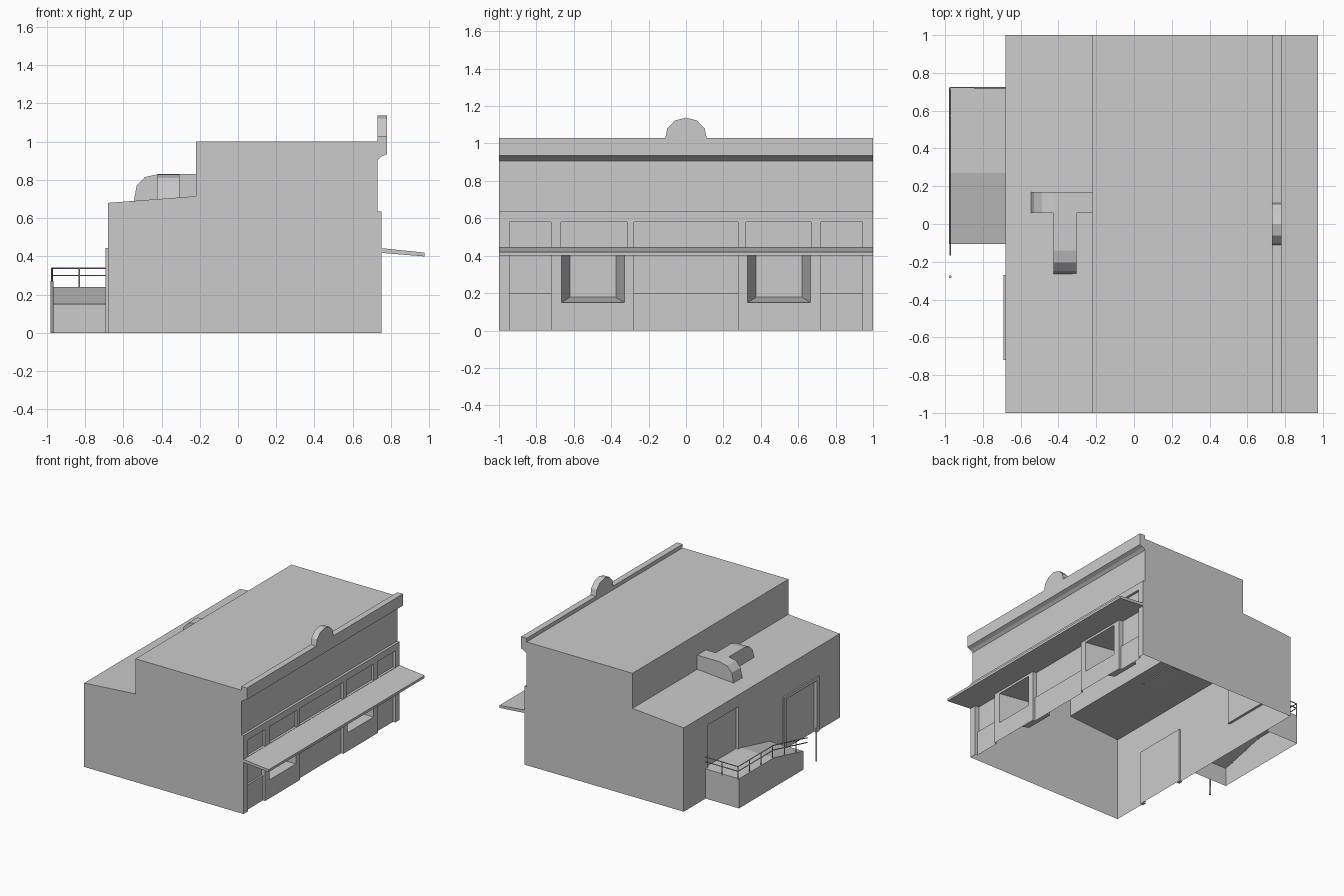
import bpy, bmesh
from mathutils import Vector

if "Cube" in bpy.data.objects:
    bpy.data.objects.remove(bpy.data.objects["Cube"])


def make(name, bm):
    bmesh.ops.recalc_face_normals(bm, faces=bm.faces)
    me = bpy.data.meshes.new(name)
    bm.to_mesh(me)
    bm.free()
    ob = bpy.data.objects.new(name, me)
    bpy.context.collection.objects.link(ob)
    return ob


def prism(name, pts, a, b, axis):
    """Extrude a profile: axis 'y' takes (x, z) points, axis 'x' takes (y, z) points."""
    bm = bmesh.new()
    put = (lambda p, t: (p[0], t, p[1])) if axis == 'y' else (lambda p, t: (t, p[0], p[1]))
    lo = [bm.verts.new(put(p, a)) for p in pts]
    hi = [bm.verts.new(put(p, b)) for p in pts]
    bm.faces.new(lo)
    bm.faces.new(hi[::-1])
    n = len(pts)
    for i in range(n):
        j = (i + 1) % n
        bm.faces.new((lo[i], lo[j], hi[j], hi[i]))
    return make(name, bm)


def box(name, x0, x1, y0, y1, z0, z1):
    return prism(name, [(x0, z0), (x1, z0), (x1, z1), (x0, z1)], y0, y1, 'y')


def strip_faces(ob, test):
    bm = bmesh.new()
    bm.from_mesh(ob.data)
    doomed = [f for f in bm.faces if test(f.calc_center_median(), f.normal)]
    bmesh.ops.delete(bm, geom=doomed, context='FACES')
    bm.to_mesh(ob.data)
    bm.free()


def is_floor(c, n):
    return abs(c.z) < 0.001 and abs(n.z) > 0.9


def carve(ob, cutters):
    for c in cutters:
        m = ob.modifiers.new("cut", 'BOOLEAN')
        m.operation, m.solver, m.object = 'DIFFERENCE', 'EXACT', c
        c.hide_render = True
    dg = bpy.context.evaluated_depsgraph_get()
    me = bpy.data.meshes.new_from_object(ob.evaluated_get(dg))
    ob.modifiers.clear()
    ob.data = me
    for c in cutters:
        bpy.data.objects.remove(c)


# Main building with stepped roof, parapet and cornice
building = prism("building", [
    (-0.68, 0), (0.75, 0), (0.75, 0.635), (0.73, 0.635), (0.73, 0.905), (0.75, 0.922),
    (0.78, 0.935), (0.78, 1.03), (0.73, 1.03), (0.73, 1.0), (-0.22, 1.0),
    (-0.22, 0.715), (-0.68, 0.68)], -1, 1, 'y')

cutters = []
# Shopfront panels below the canopy, glass set deeper than the base
for y0, y1 in [(-0.945, -0.722), (-0.278, 0.278), (0.722, 0.945)]:
    cutters.append(box("cut_panel", 0.73, 0.9, y0, y1, -0.1, 0.42))
    cutters.append(box("cut_glass", 0.715, 0.9, y0, y1, 0.2, 0.42))
# Upper row of windows
for y0, y1 in [(-0.945, -0.722), (-0.668, -0.315), (-0.278, 0.278), (0.322, 0.668), (0.722, 0.945)]:
    cutters.append(box("cut_upper", 0.73, 0.9, y0, y1, 0.445, 0.58))
# Deep tapered display windows
for s in (-1, 1):
    bm = bmesh.new()
    rings = []
    for x, a, b, z in [(0.50, 0.375, 0.62, 0.178), (0.75, 0.33, 0.665, 0.15), (0.85, 0.33, 0.665, 0.15)]:
        rings.append([bm.verts.new((x, s * y, h)) for y, h in ((a, z), (b, z), (b, 0.4), (a, 0.4))])
    bm.faces.new(rings[0])
    bm.faces.new(rings[-1])
    for r, q in zip(rings, rings[1:]):
        for i in range(4):
            bm.faces.new((r[i], r[i - 1], q[i - 1], q[i]))
    cutters.append(make("cut_display", bm))
# Rear doorways: one at ground level, one on the landing
cutters.append(box("cut_door", -0.9, -0.665, -0.69, -0.30, -0.1, 0.42))
cutters.append(box("cut_landing_door", -0.9, -0.66, 0.30, 0.69, 0.24, 0.585))
carve(building, cutters)
strip_faces(building, is_floor)

# Semicircular crest on the parapet
half = [(0.11, 1.03), (0.10, 1.08), (0.06, 1.122)]
prism("parapet_crest", half + [(0, 1.138)] + [(-y, z) for y, z in half[::-1]], 0.73, 0.78, 'x')

# Sloping canopy
prism("canopy", [(0.73, 0.42), (0.975, 0.40), (0.975, 0.42), (0.73, 0.445)], -1, 1, 'y')

# Roof ducts with curved ends
prism("roof_duct_long", [(-0.545, 0.69), (-0.53, 0.77), (-0.487, 0.815), (-0.42, 0.83),
                         (-0.22, 0.83), (-0.22, 0.715)], 0.057, 0.17, 'y')
prism("roof_duct_branch", [(-0.265, 0.70), (-0.25, 0.765), (-0.205, 0.81), (-0.14, 0.828),
                           (0.057, 0.828), (0.057, 0.70)], -0.425, -0.305, 'x')

# Rear door frame
for y in (-0.72, -0.30):
    box("door_jamb", -0.692, -0.665, y, y + 0.03, 0, 0.445)
box("door_head", -0.692, -0.665, -0.69, -0.30, 0.42, 0.445)

# Landing and ramp, open underneath and against the wall
ramp = prism("ramp", [(-0.105, 0), (-0.105, 0.15), (0.27, 0.24), (0.72, 0.24), (0.72, 0)],
             -0.98, -0.68, 'x')
strip_faces(ramp, lambda c, n: is_floor(c, n) or c.x > -0.69)


# Railing
def rod(name, pts, r=0.004):
    cu = bpy.data.curves.new(name, 'CURVE')
    cu.dimensions, cu.bevel_depth, cu.bevel_resolution = '3D', r, 1
    cu.use_fill_caps = True
    sp = cu.splines.new('POLY')
    sp.points.add(len(pts) - 1)
    for p, q in zip(sp.points, pts):
        p.co = (*q, 1)
    ob = bpy.data.objects.new(name, cu)
    bpy.context.collection.objects.link(ob)


def deck(y):
    return 0.24 if y > 0.27 else 0.24 + (y - 0.27) * 0.24


X = -0.973
for h in (0.06, 0.098):
    rod("hand_rail", [(-0.68, 0.722, 0.24 + h), (X, 0.722, 0.24 + h), (X, 0.27, 0.24 + h),
                      (X, -0.165, deck(-0.165) + h)])
for y in (0.722, 0.575, 0.43, 0.28, 0.13, -0.02):
    rod("rail_post", [(X, y, deck(y) - 0.01), (X, y, deck(y) + 0.10)])
rod("rail_post", [(-0.83, 0.722, 0.23), (-0.83, 0.722, 0.34)])
rod("bollard", [(X, -0.28, 0), (X, -0.28, 0.27)], 0.008)
